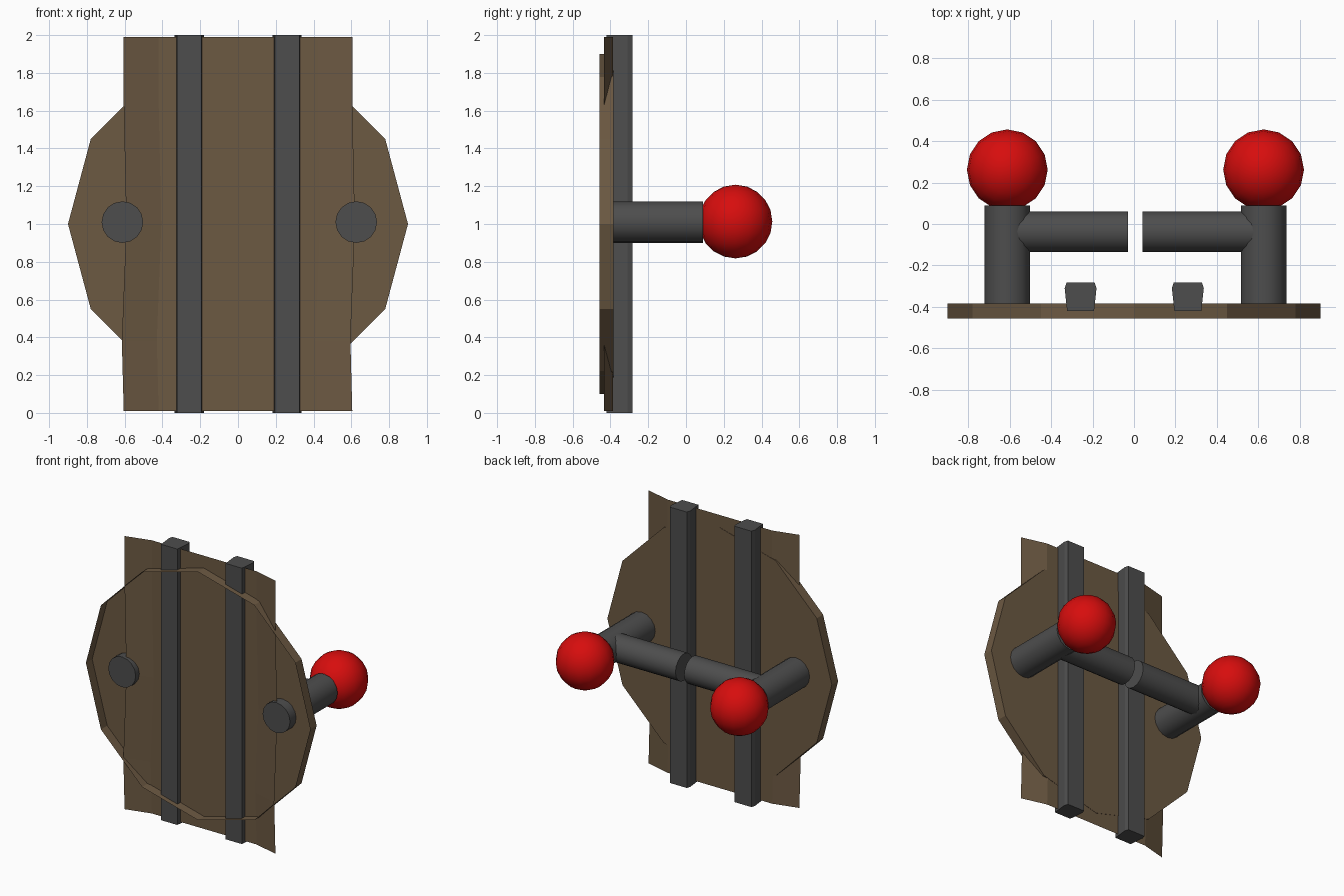
import bpy, bmesh, math
from mathutils import Matrix, Vector

cube = bpy.data.objects.get("Cube")
if cube:
    bpy.data.objects.remove(cube, do_unlink=True)


def material(name, rgb):
    m = bpy.data.materials.new(name)
    m.use_nodes = True
    m.diffuse_color = (*rgb, 1)
    m.node_tree.nodes["Principled BSDF"].inputs["Base Color"].default_value = (*rgb, 1)
    return m


WOOD = material("brown wood", (0.15, 0.1, 0.055))
IRON = material("dark iron", (0.075, 0.075, 0.075))
RED = material("red", (0.68, 0.004, 0.004))


def finish(name, bm, mat, smooth=False):
    mesh = bpy.data.meshes.new(name)
    bm.to_mesh(mesh)
    bm.free()
    mesh.materials.append(mat)
    ob = bpy.data.objects.new(name, mesh)
    bpy.context.collection.objects.link(ob)
    if smooth:
        bpy.ops.object.select_all(action="DESELECT")
        ob.select_set(True)
        bpy.context.view_layer.objects.active = ob
        bpy.ops.object.shade_smooth_by_angle(angle=math.radians(32))
    return ob


def rod(name, start, end, radius):
    start, end = Vector(start), Vector(end)
    axis = end - start
    turn = axis.to_track_quat("Z", "Y").to_matrix().to_4x4()
    bm = bmesh.new()
    bmesh.ops.create_cone(bm, cap_ends=True, segments=16, radius1=radius, radius2=radius,
                          depth=axis.length, matrix=Matrix.Translation((start + end) / 2) @ turn)
    finish(name, bm, IRON, smooth=True)


# Round shield: a shallow twelve-sided dish, open at the front
front, back = -0.457, -0.385
bm = bmesh.new()
rim = [(0.9 * math.cos(math.tau * i / 12), 1 + 0.9 * math.sin(math.tau * i / 12)) for i in range(12)]
near = [bm.verts.new((x, front, z)) for x, z in rim]
far = [bm.verts.new((x, back, z)) for x, z in rim]
bm.faces.new(far)
for i in range(12):
    j = (i + 1) % 12
    bm.faces.new((near[i], near[j], far[j], far[i]))
bmesh.ops.recalc_face_normals(bm, faces=bm.faces)
finish("round_shield", bm, WOOD)

# Board: a thin sheet with both sides bent forward and a slight sway
profile = [(-0.605, -0.435), (-0.42, -0.387), (0.42, -0.387), (0.605, -0.435)]
rows = [(0.01, 0), (0.38, -0.01), (1.0, 0.014), (1.63, 0), (1.99, 0)]
bm = bmesh.new()
grid = [[bm.verts.new((x + sway, y, z)) for x, y in profile] for z, sway in rows]
for low, high in zip(grid, grid[1:]):
    for i in range(len(profile) - 1):
        bm.faces.new((low[i], low[i + 1], high[i + 1], high[i]))
finish("board", bm, WOOD)

# Two upright iron bars with chamfered backs
section = [(-0.065, -0.42), (0.065, -0.42), (0.077, -0.31), (0.068, -0.283),
           (-0.068, -0.283), (-0.077, -0.31)]
for side, cx in (("right", -0.258), ("left", 0.26)):
    bm = bmesh.new()
    face = bm.faces.new([bm.verts.new((cx + x, y, 0)) for x, y in section])
    new = bmesh.ops.extrude_face_region(bm, geom=[face])["geom"]
    bmesh.ops.translate(bm, vec=(0, 0, 2), verts=[v for v in new if isinstance(v, bmesh.types.BMVert)])
    bmesh.ops.recalc_face_normals(bm, faces=bm.faces)
    finish(side + "_bar", bm, IRON)

# Handles: a post through the shield, an inward arm and a red knob
for side, cx, tip in (("right", -0.612, -0.028), ("left", 0.626, 0.042)):
    rod(side + "_post", (cx, -0.455, 1.01), (cx, 0.09, 1.01), 0.11)
    rod(side + "_arm", (cx, -0.037, 1.01), (tip, -0.037, 1.01), 0.098)
    bm = bmesh.new()
    bmesh.ops.create_uvsphere(bm, u_segments=16, v_segments=10, radius=0.195,
                              matrix=Matrix.Translation((cx, 0.262, 1.013)))
    finish(side + "_knob", bm, RED, smooth=True)
